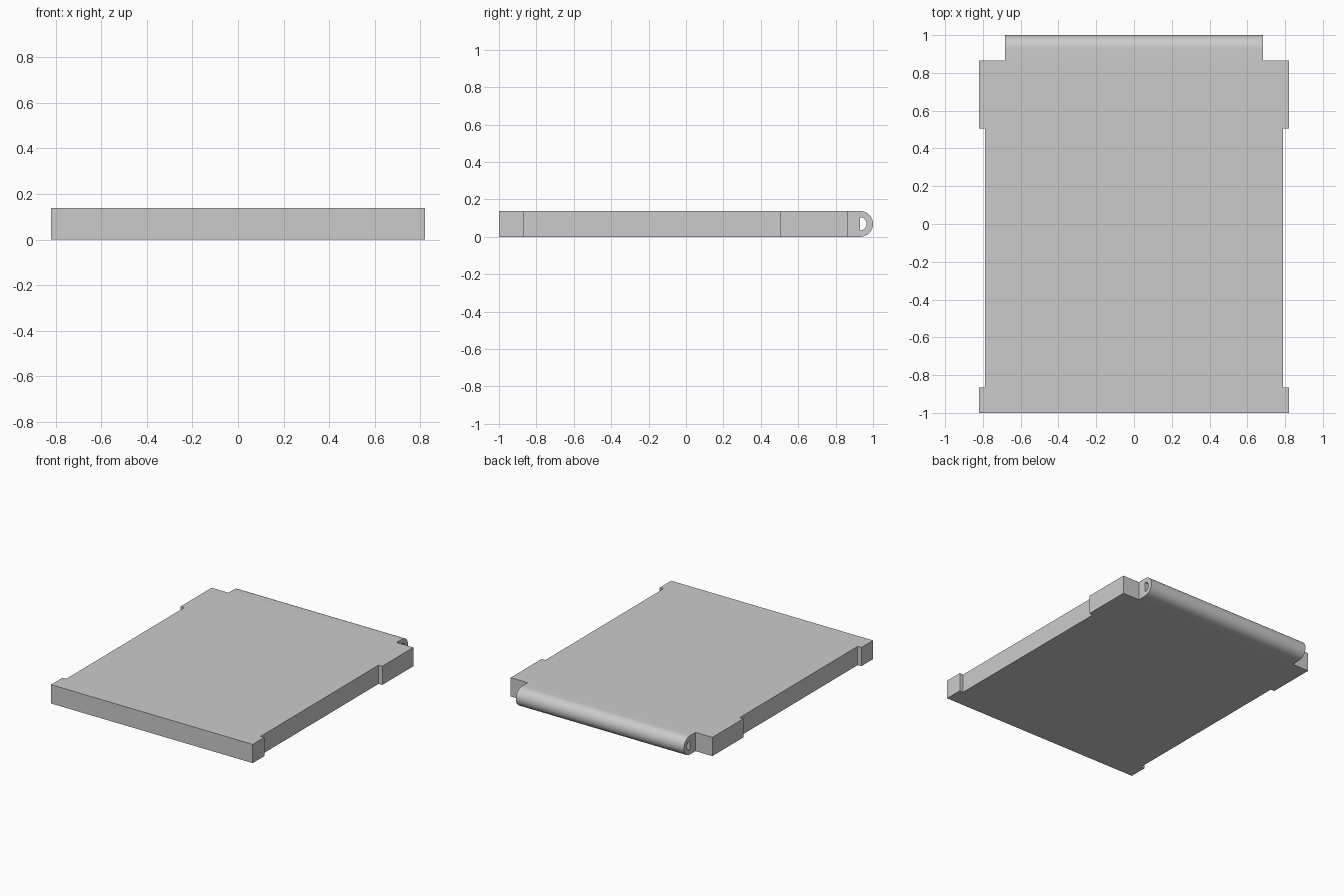
import bpy, bmesh, math

if "Cube" in bpy.data.objects:
    bpy.data.objects.remove(bpy.data.objects["Cube"])

T = 0.138          # panel thickness
R = T / 2          # outer radius of hinge barrel
BORE = 0.035       # radius of half-round pin bore


def extrude(name, pts, direction, rounded_y=None):
    """Extrude a closed profile into an object; round the horizontal edges at rounded_y."""
    bm = bmesh.new()
    face = bm.faces.new([bm.verts.new(p) for p in pts])
    res = bmesh.ops.extrude_face_region(bm, geom=[face])
    verts = [v for v in res["geom"] if isinstance(v, bmesh.types.BMVert)]
    bmesh.ops.translate(bm, verts=verts, vec=direction)
    bmesh.ops.recalc_face_normals(bm, faces=bm.faces)
    if rounded_y is not None:
        edges = [e for e in bm.edges
                 if all(abs(v.co.y - rounded_y) < 1e-5 for v in e.verts)
                 and abs(e.verts[0].co.z - e.verts[1].co.z) < 1e-5]
        bmesh.ops.bevel(bm, geom=edges, offset=R - 1e-5, offset_type='OFFSET',
                        segments=12, profile=0.5, affect='EDGES')
        bmesh.ops.remove_doubles(bm, verts=bm.verts, dist=1e-4)
        bmesh.ops.recalc_face_normals(bm, faces=bm.faces)
    mesh = bpy.data.meshes.new(name)
    bm.to_mesh(mesh)
    bm.free()
    obj = bpy.data.objects.new(name, mesh)
    bpy.context.collection.objects.link(obj)
    return obj


# Panel: mirrored stepped outline, with the back tongue rounded into a hinge barrel
half = [(0.82, -1), (0.82, -0.865), (0.79, -0.865), (0.79, 0.505),
        (0.82, 0.505), (0.82, 0.865), (0.683, 0.865), (0.683, 1)]
outline = half + [(-x, y) for x, y in reversed(half)]
panel = extrude("hinged_panel", [(x, y, 0) for x, y in outline], (0, 0, T), 1.0)

# Half-round pin bore running the full length of the barrel
steps = 16
arc = [-math.pi / 2 + math.pi * i / steps for i in range(steps + 1)]
cutter = extrude("pin_bore_cutter",
                 [(-0.75, 1 - R + BORE * math.cos(a), R + BORE * math.sin(a)) for a in arc],
                 (1.5, 0, 0))
cutter.hide_render = True
cutter.hide_set(True)
mod = panel.modifiers.new("pin_bore", 'BOOLEAN')
mod.operation = 'DIFFERENCE'
mod.solver = 'EXACT'
mod.object = cutter

# Apply the bore, then smooth the barrel while keeping the edges crisp
bpy.ops.object.select_all(action='DESELECT')
panel.select_set(True)
bpy.context.view_layer.objects.active = panel
bpy.ops.object.modifier_apply(modifier=mod.name)
bpy.data.objects.remove(cutter)
bpy.ops.object.shade_smooth_by_angle(angle=math.radians(30))
